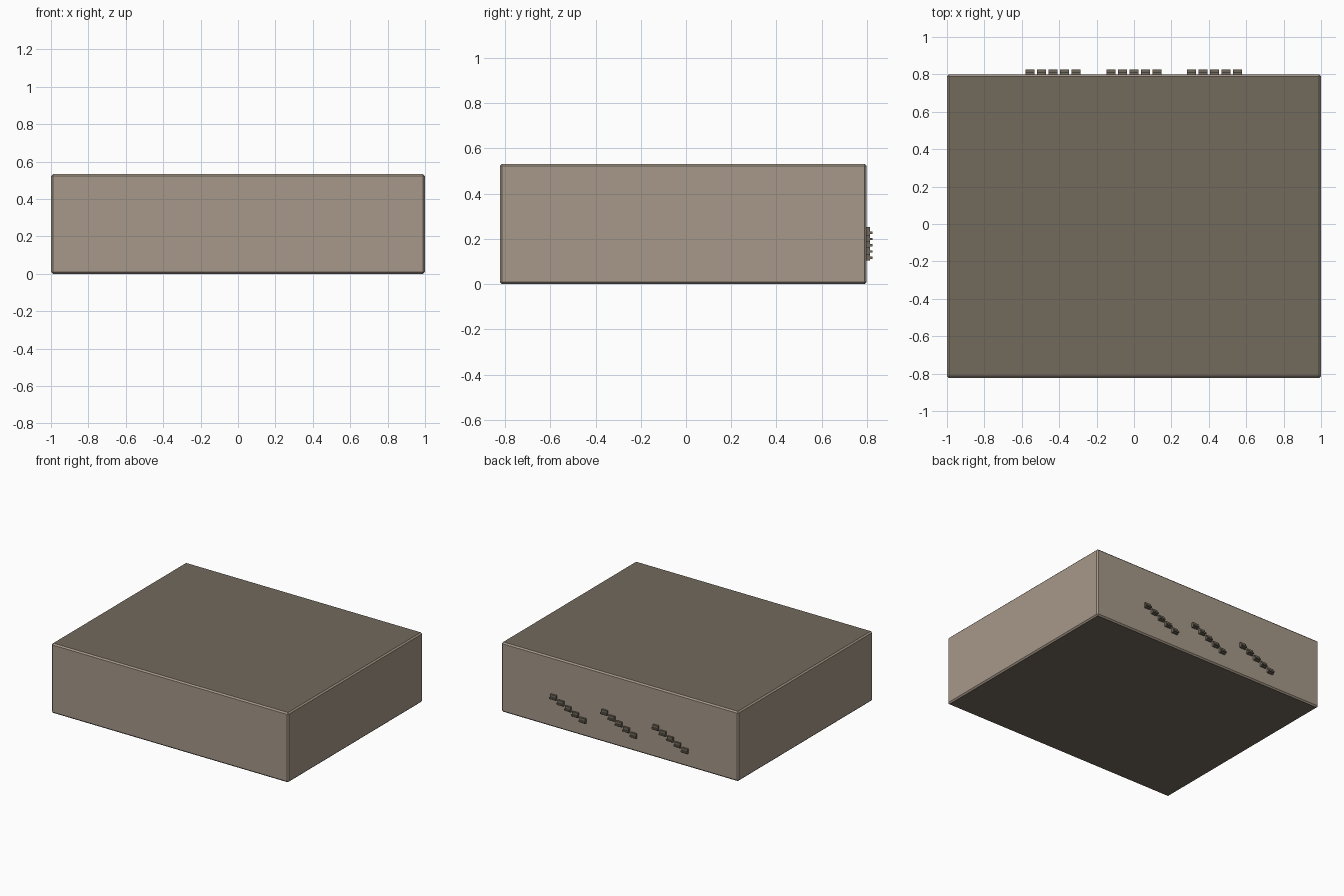
import bpy, bmesh
from mathutils import Matrix, Vector

if "Cube" in bpy.data.objects:
    bpy.data.objects.remove(bpy.data.objects["Cube"])


def material(name, rgb):
    m = bpy.data.materials.new(name)
    m.diffuse_color = (*rgb, 1)
    m.use_nodes = True
    m.node_tree.nodes["Principled BSDF"].inputs["Base Color"].default_value = m.diffuse_color
    return m


side_tan = material("side tan", (0.38, 0.315, 0.25))
dark_taupe = material("dark taupe", (0.168, 0.142, 0.108))


def add_box(bm, lo, hi):
    lo, hi = Vector(lo), Vector(hi)
    bmesh.ops.create_cube(bm, size=1, matrix=Matrix.Translation((lo + hi) / 2)
                          @ Matrix.Diagonal((*(hi - lo), 1)))


def finish(bm, name, mats):
    me = bpy.data.meshes.new(name)
    bm.to_mesh(me)
    bm.free()
    for m in mats:
        me.materials.append(m)
    ob = bpy.data.objects.new(name, me)
    bpy.context.collection.objects.link(ob)
    return ob


# Main block with narrow chamfered edges; top and bottom are darker
bm = bmesh.new()
add_box(bm, (-1, -0.823, 0), (1, 0.799, 0.532))
bmesh.ops.bevel(bm, geom=bm.edges[:], offset=0.01, segments=1,
                affect='EDGES', profile=0.5)
bm.normal_update()
for f in bm.faces:
    f.material_index = 1 if abs(f.normal.z) > 0.9 else 0
finish(bm, "body", [side_tan, dark_taupe])

# Three slanting rows of five small lugs on the back, each with a thin lip
for g, centre in enumerate((-0.433, 0.0, 0.43)):
    bm = bmesh.new()
    for i in range(-2, 3):
        x = centre + i * 0.0618
        z = 0.178 + i * 0.0275
        add_box(bm, (x - 0.024, 0.79, z - 0.019), (x + 0.024, 0.813, z + 0.019))
        add_box(bm, (x - 0.024, 0.811, z - 0.011), (x + 0.024, 0.825, z - 0.001))
    finish(bm, f"lug_row_{g + 1}", [dark_taupe])
